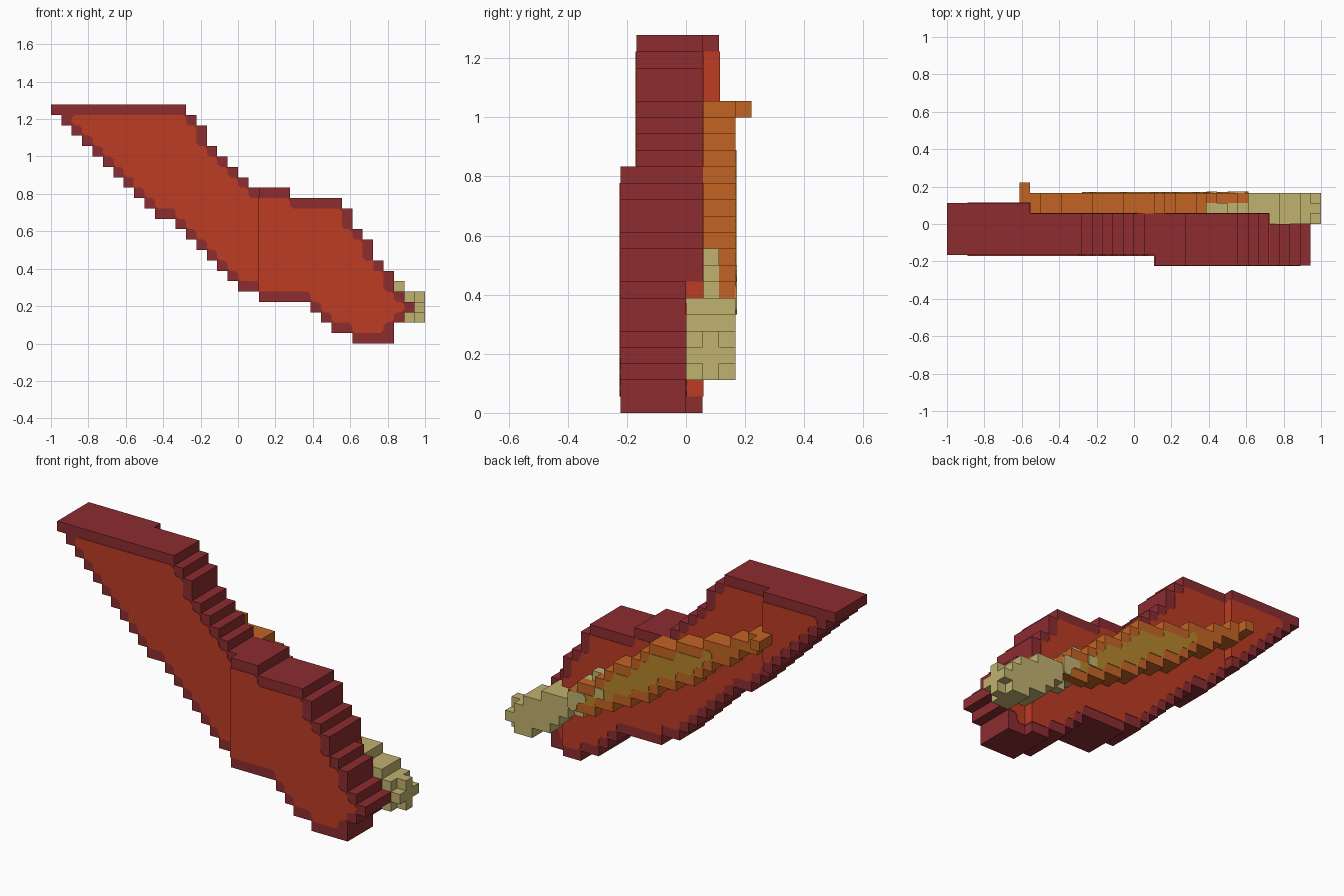
import bpy, bmesh
from mathutils import Vector

U = 1 / 18          # size of one block
PAD = 0.06          # raised paint thickness, in blocks

if "Cube" in bpy.data.objects:
    bpy.data.objects.remove(bpy.data.objects["Cube"], do_unlink=True)


def material(name, *rgb):
    lin = [((c / 255 + 0.055) / 1.055) ** 2.4 for c in rgb] + [1]
    m = bpy.data.materials.new(name)
    m.use_nodes = True
    m.diffuse_color = lin
    m.node_tree.nodes["Principled BSDF"].inputs["Base Color"].default_value = lin
    return m


MAROON = material("maroon", 140, 44, 48)
RED = material("bright red", 188, 60, 36)
ORANGE = material("orange", 196, 100, 36)
OLIVE = material("golden olive", 182, 134, 44)
GOLD = material("pale gold", 192, 178, 112)


def erode(spans):
    """Shrink a stack of spans by one block on every side."""
    return [(max(b[0] + 1, a[0], c[0]), min(b[1] - 1, a[1], c[1]))
            for a, b, c in zip(spans, spans[1:], spans[2:])]


def outline(spans, start):
    """Stepped closed outline around a stack of spans."""
    low, high = [], []
    for n, (a, b) in enumerate(spans, start):
        if b - a > 0.1:
            low += [(a, n), (a, n + 1)]
            high += [(b, n), (b, n + 1)]
    pts = []
    for p in low + high[::-1]:
        if not pts or p != pts[-1]:
            pts.append(p)
    return [Vector(p) for p in pts]


def chamfer(pts, size=0.3):
    """Cut the block corners, except those on a padded end."""
    out = []
    for n, p in enumerate(pts):
        a, b = pts[n - 1], pts[(n + 1) % len(pts)]
        if abs(p.x - round(p.x)) > 0.01:
            out.append(p)
        else:
            out += [p + (a - p).normalized() * size, p + (b - p).normalized() * size]
    return out


def build(name, spans, start, front, back, mat, columns=False, cut=False):
    """Extrude a stepped outline from front to back."""
    pts = outline(spans, start)
    if cut:
        pts = chamfer(pts)
    if columns:
        pts = [Vector((p.y, p.x)) for p in pts]
    bm = bmesh.new()
    face = bm.faces.new([bm.verts.new((p.x * U - 1, (front - 4) * U, p.y * U)) for p in pts])
    ext = bmesh.ops.extrude_face_region(bm, geom=[face])["geom"]
    for v in ext:
        if isinstance(v, bmesh.types.BMVert):
            v.co.y = (back - 4) * U
    bmesh.ops.recalc_face_normals(bm, faces=bm.faces)
    mesh = bpy.data.meshes.new(name)
    bm.to_mesh(mesh)
    bm.free()
    mesh.materials.append(mat)
    obj = bpy.data.objects.new(name, mesh)
    bpy.context.collection.objects.link(obj)


def block(name, i, j, k, mat):
    """Box between block coordinates."""
    build(name, [i] * (k[1] - k[0]), k[0], j[0], j[1], mat)


def clip(spans, a, b, pad=0):
    out = []
    for l, r in spans:
        l, r = max(l, a), min(r, b)
        if r > l:
            l, r = (l - pad if l == a else l), (r + pad if r == b else r)
        out.append((l, r))
    return out


# Wide slanted panel, rows from the bottom up
left = [29, 27, 26, 25, 20, 18, 17, 16, 15, 14, 13, 12] + list(range(10, -1, -1))
right = [33, 33, 34, 35, 34, 33, 33, 32, 31, 31, 30, 29, 29, 28, 23,
         19, 18, 17, 16, 15, 15, 14, 13]
rows = list(zip(left, right))
sections = [("outer", 0, 8, 1, 6), ("middle", 8, 20, 1, 5),
            ("inner", 20, 31, 0, 5), ("root", 31, 36, 0, 4)]
for label, a, b, front, back in sections:
    build(label + "_panel_rim", clip(rows, a, b), 0, front, back, MAROON)
    build(label + "_panel_fill", clip(erode(rows), a, b, PAD), 1,
          front - PAD, back + PAD, RED, cut=True)

# Slanted orange arm on the back, columns from the tip inwards
top = [18] * 3 + [17] * 3 + [16] * 3 + [15] * 3 + [14, 13, 12, 12, 11, 10, 9, 9, 8]
bottom = [17, 17, 16, 15, 15, 14, 13, 12, 12, 11, 11, 10, 9, 9, 8, 8, 7, 7, 6, 6, 6]
arm = list(zip(bottom, top))
build("arm", arm[:17], 8, 5, 7, ORANGE, columns=True)
build("arm_end", arm[17:], 25, 6, 7, ORANGE, columns=True)
build("arm_inlay", erode(arm), 9, 6.9, 7 + PAD, OLIVE, columns=True, cut=True)
block("arm_shoulder", (8, 9), (5, 7), (18, 19), ORANGE)
block("arm_tip", (7, 8), (6, 8), (18, 19), ORANGE)

# Pale joint at the root of the arm
joint = [(5, 7), (4, 7), (3, 7), (3, 6), (2, 6), (2, 5)]
build("joint", joint, 29, 5, 7, GOLD, columns=True)
build("joint_front", joint[2:], 31, 4, 5, GOLD, columns=True)
build("joint_core", [(8, 10), (7, 10), (6, 9), (5, 8)], 25, 5, 6, GOLD, columns=True)
build("joint_tongue", [(7, 8), (6, 8)], 27, 6.9, 7 + 2 * PAD, GOLD, columns=True, cut=True)
block("joint_spot", (25, 26), (6.9, 7 + 2 * PAD), (8, 9), GOLD)

# Cross-shaped end of the joint
block("joint_end_upright", (35, 36), (5, 6), (2, 5), GOLD)
block("joint_end_bar", (35, 36), (4, 7), (3, 4), GOLD)
